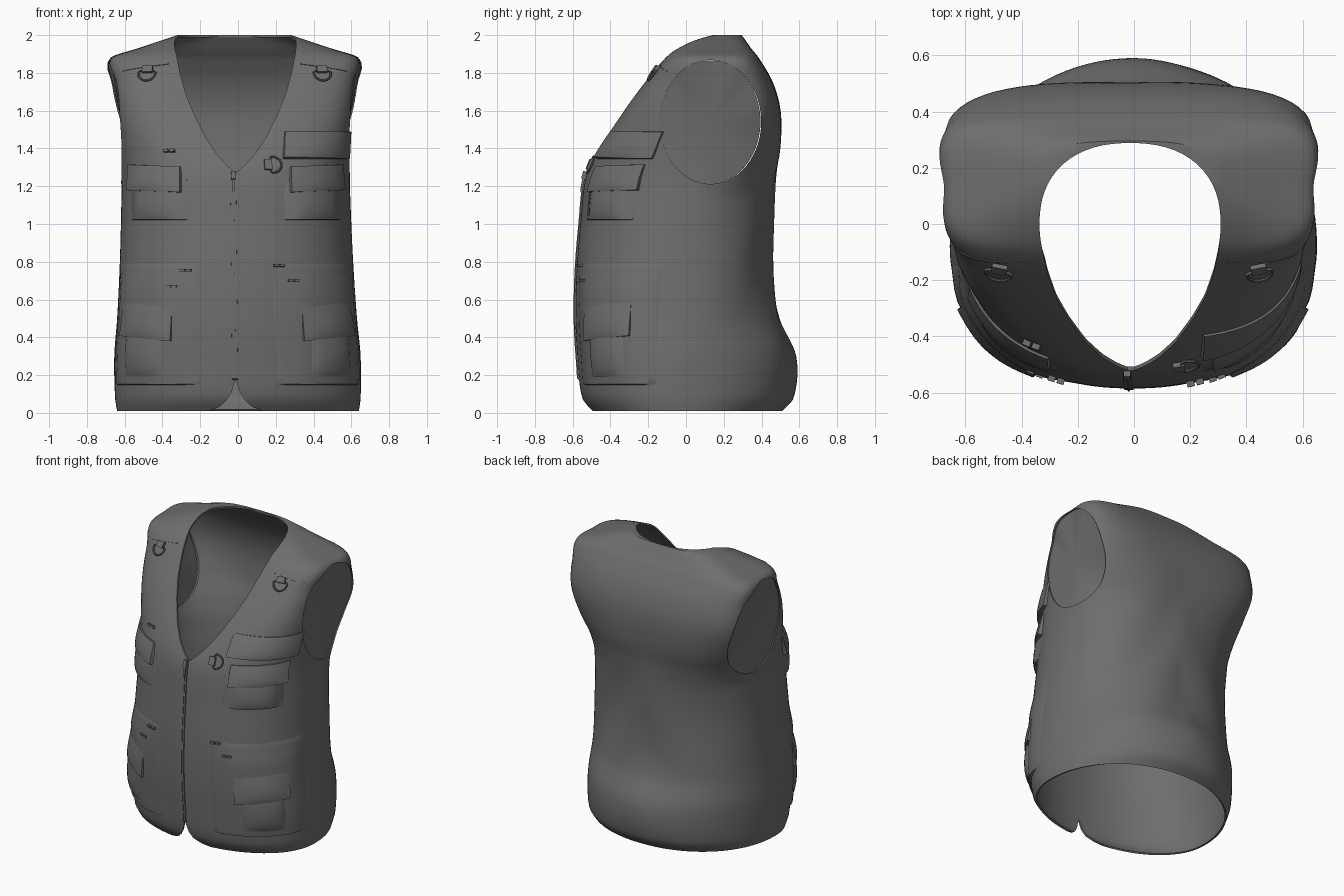
import bpy, bmesh, math
from math import sin, cos, pi, radians
from mathutils import Vector, Matrix

cube = bpy.data.objects.get("Cube")
if cube:
    bpy.data.objects.remove(cube, do_unlink=True)

cloth = bpy.data.materials.new("grey cloth")
cloth.use_nodes = True
GREY = (0.155, 0.155, 0.155, 1)
cloth.diffuse_color = GREY
cloth.node_tree.nodes["Principled BSDF"].inputs["Base Color"].default_value = GREY

# Torso sections: height, half width, centre y, front y, back y, squareness
SECTIONS = [
    (.01, .64, -.07, -.5, .51, 2.1), (.08, .65, -.08, -.55, .57, 2.1),
    (.3, .652, -.08, -.575, .58, 2.1), (.5, .635, -.07, -.585, .5, 2.2),
    (.75, .62, -.05, -.58, .46, 2.3), (1, .61, -.02, -.56, .46, 2.3),
    (1.25, .605, .03, -.53, .48, 2.4), (1.4, .615, .08, -.46, .5, 2.8),
    (1.6, .635, .12, -.33, .5, 3.6), (1.75, .645, .13, -.22, .46, 4),
    (1.88, .65, .14, -.11, .385, 4.3), (1.93, .51, .16, -.05, .345, 4),
    (1.98, .36, .17, .04, .31, 3.5), (2, .3, .18, .1, .295, 3)]


def section(z):
    """Smoothly interpolated section values at a height."""
    last = len(SECTIONS) - 1
    i = max(j for j in range(last) if j == 0 or SECTIONS[j][0] <= z)
    a, b = SECTIONS[i], SECTIONS[i + 1]
    before, after = SECTIONS[max(i - 1, 0)], SECTIONS[min(i + 2, last)]
    step = b[0] - a[0]
    t = (z - a[0]) / step
    out = []
    for k in range(1, 6):
        m0 = (b[k] - before[k]) / (b[0] - before[0]) * step
        m1 = (after[k] - a[k]) / (after[0] - a[0]) * step
        out.append(a[k] + t * m0 + t * t * (3 * (b[k] - a[k]) - 2 * m0 - m1)
                   + t ** 3 * (2 * (a[k] - b[k]) + m0 + m1))
    return out


def skin(a, z):
    """Point on the torso; the angle is zero in front and grows to +x."""
    w, cy, yf, yb, n = section(z)
    s, c = sin(a), cos(a)
    r = (abs(s) ** n + abs(c) ** n) ** (-1 / n)
    depth = cy - yf
    if c < 0:   # wider shoulder blades and soft diagonal folds in the back
        depth = yb - cy
        if 1.15 < z < 1.95:
            w -= .09 * c * sin(pi * (z - 1.15) / .8)
        r += .014 * c * c * sin(7 * abs(s) + 8 * z + 2 * s) * max(0, sin(pi * z / 1.7))
    return Vector((w * r * s - .01 * z, cy - depth * r * c, z))


def normal(a, z):
    e = .004
    da = skin(a + e, z) - skin(a - e, z)
    dz = skin(a, z + e) - skin(a, z - e)
    return da.cross(dz).normalized()


def finish(name, bm, angle=35):
    mesh = bpy.data.meshes.new(name)
    bm.to_mesh(mesh)
    bm.free()
    mesh.materials.append(cloth)
    ob = bpy.data.objects.new(name, mesh)
    bpy.context.collection.objects.link(ob)
    smooth(ob, angle)
    return ob


def smooth(ob, angle=35):
    bpy.ops.object.select_all(action='DESELECT')
    ob.select_set(True)
    bpy.context.view_layer.objects.active = ob
    bpy.ops.object.shade_smooth_by_angle(angle=radians(angle))


def grid(bm, rows, closed=False):
    vs = [[bm.verts.new(p) for p in row] for row in rows]
    count = len(vs[0])
    for lo, hi in zip(vs, vs[1:]):
        for j in range(count if closed else count - 1):
            k = (j + 1) % count
            bm.faces.new((lo[j], lo[k], hi[k], hi[j]))
    return vs


def prism(name, outline, low, high, place):
    """Cutter: a flat outline extruded from low to high."""
    bm = bmesh.new()
    vs = grid(bm, [[place(u, v, d) for u, v in outline] for d in (low, high)], True)
    for ring in vs:
        bm.faces.new(ring)
    bmesh.ops.recalc_face_normals(bm, faces=bm.faces)
    ob = finish(name, bm)
    ob.hide_render = True
    return ob


def oval(cu, cv, ru, rv, n=2, count=64):
    pts = []
    for i in range(count):
        t = 2 * pi * i / count
        r = (abs(cos(t)) ** n + abs(sin(t)) ** n) ** (-1 / n)
        pts.append((cu + ru * r * cos(t), cv + rv * r * sin(t)))
    return pts


def mirrored(half):
    return half + [(-u, v) for u, v in reversed(half)]


# Vest body: lofted torso, thickened, then opened at neck, arms and hem
levels = [.01 + 1.84 * i / 64 for i in range(64)] + [1.85 + .15 * i / 14 for i in range(15)]
bm = bmesh.new()
rings = grid(bm, [[skin(2 * pi * j / 120, z) for j in range(120)] for z in levels], True)
bm.faces.new(rings[-1])
bmesh.ops.recalc_face_normals(bm, faces=bm.faces)
body = finish("vest_body", bm)
thick = body.modifiers.new("thickness", 'SOLIDIFY')
thick.thickness = .012
thick.offset = -1


def along_y(u, v, d):
    return (u - .012, d, v)


def along_x(u, v, d):
    return (d, u, v)


def along_z(u, v, d):
    return (u - .014, v, d)


v_neck = mirrored([(.012, 1.28), (.05, 1.315), (.1, 1.37), (.16, 1.46), (.22, 1.58),
                   (.265, 1.69), (.295, 1.8), (.315, 1.9), (.32, 2.2)])
hem_gap = mirrored([(.16, -.1), (.14, .012), (.09, .03), (.05, .065), (.022, .11), (.004, .17)])
arm = oval(.13, 1.54, .268, .328)
cutters = [prism("neck_cutter", v_neck, -1, .03, along_y),
           prism("collar_cutter", oval(0, 0, .322, .288, 2.3), 1.8, 2.2, along_z),
           prism("hem_cutter", hem_gap, -1, -.2, along_y),
           prism("left_arm_cutter", arm, .5, 1, along_x),
           prism("right_arm_cutter", arm, -1, -.5, along_x)]
for cutter in cutters:
    cut = body.modifiers.new(cutter.name, 'BOOLEAN')
    cut.operation = 'DIFFERENCE'
    cut.solver = 'EXACT'
    cut.object = cutter
bpy.ops.object.select_all(action='DESELECT')
body.select_set(True)
bpy.context.view_layer.objects.active = body
bpy.ops.object.convert(target='MESH')
for cutter in cutters:
    bpy.data.objects.remove(cutter, do_unlink=True)
smooth(body)


def arm_panel(name, side):
    """Panel closing an armhole, stretched across just inside its rim."""
    bm = bmesh.new()
    rim = []
    for y, z in oval(.13, 1.54, .27, .33):
        low, high = 0, pi
        for _ in range(24):   # angle at which the torso reaches this depth
            mid = (low + high) / 2
            low, high = (mid, high) if skin(side * mid, z).y < y else (low, mid)
        rim.append(skin(side * low, z) - normal(side * low, z) * .008)
    centre = bm.verts.new(sum(rim, Vector()) / len(rim) - Vector((side * .012, 0, 0)))
    ring = [bm.verts.new(p) for p in rim]
    for p, q in zip(ring, ring[1:] + ring[:1]):
        bm.faces.new((centre, p, q) if side > 0 else (centre, q, p))
    finish(name, bm)


def patch(name, side, a0, a1, z0, z1, h, bulge=0, taper=1, slant=0, cells=14, soft=False):
    """Raised cloth piece that follows the body; taper thins its top edge,
    soft lets its sides and top fade into the body."""
    inner, outer = radians(a0), radians(a1)
    steps = [0, .012] + [i / cells for i in range(1, cells)] + [.988, 1]
    rows = []
    for v in steps:
        row = []
        for u in steps:
            f = u if side > 0 else 1 - u
            a = side * (inner + (outer - inner) * f)
            z = z0 + (z1 - z0) * v + slant * f
            rim = u in (0, 1) or v in (0, 1)
            lift = h * (1 + (taper - 1) * v) + bulge * sin(pi * u) * sin(pi * v ** .7)
            if soft:
                for edge in (u, 1 - u, 1 - v):
                    lift *= sin(pi / 2 * min(1, edge * 4)) ** 2
            row.append(skin(a, z) + normal(a, z) * (-.004 if rim else lift))
        rows.append(row)
    bm = bmesh.new()
    grid(bm, rows)
    return finish(name, bm)


def ring_holder(name, a, z, turn=0):
    """Half-round metal ring hanging from a webbing tab."""
    a = radians(a)
    n = normal(a, z)
    frame = Matrix.Translation(skin(a, z) + n * .012) @ n.to_track_quat('Z', 'Y').to_matrix().to_4x4()
    frame = frame @ Matrix.Rotation(radians(turn), 4, 'Z')
    bm = bmesh.new()
    loop = [Vector((.046 * cos(t), .05 * sin(t) * (1 if sin(t) < 0 else .3), 0))
            for t in (2 * pi * i / 28 for i in range(28))]
    rows = []
    for p in loop:
        out = p.normalized()
        rows.append([p + out * .006 * cos(t) + Vector((0, 0, .006 * sin(t)))
                     for t in (2 * pi * k / 8 for k in range(8))])
    grid(bm, rows + rows[:1], True)
    bmesh.ops.remove_doubles(bm, verts=bm.verts, dist=1e-5)
    tab = Matrix.Translation((0, .022, 0)) @ Matrix.Diagonal((.055, .04, .018, 1))
    bmesh.ops.create_cube(bm, size=1, matrix=tab)
    bm.transform(frame)
    bmesh.ops.recalc_face_normals(bm, faces=bm.faces)
    finish(name, bm)


# Arm panels, pockets, seams and rings shared by both sides
for label, s in (("left", 1), ("right", -1)):
    arm_panel(label + "_arm_panel", s)
    patch(label + "_lower_panel", s, 17, 82, .145, .8, .014, .008, soft=True)
    patch(label + "_lower_pocket", s, 30, 67, .19, .5, .02, .024, soft=True)
    patch(label + "_lower_flap", s, 31, 66, .38, .585, .034, .014, .4, .025)
    patch(label + "_chest_pocket", s, 24, 62, 1.02, 1.24, .016, .016, soft=True)
    patch(label + "_chest_flap", s, 27, 63, 1.165, 1.305, .028, .01, .3, .012)
    patch(label + "_shoulder_seam", s, 28, 50, 1.846, 1.852, .003, 0, 1, -.04)
    ring_holder(label + "_shoulder_ring", s * 37, 1.795)

# Extra chest flap and ring on the left
patch("upper_chest_flap", 1, 23, 66, 1.345, 1.49, .024, .01, .3)
ring_holder("chest_ring", 18, 1.31, 90)

# Webbing tabs
for i, (s, a, z) in enumerate([(-1, 29, 1.385), (-1, 22, .755), (-1, 29, .67),
                               (1, 18, .78), (1, 25, .7)]):
    for k in (0, 3):
        patch(f"webbing_tab_{i}_{k}", s, a + k, a + k + 2.4, z - .007, z + .007, .02, cells=2)

# Zip placket, slider and pull
patch("zip_placket", -1, -.2, 2.6, .17, 1.28, .006, cells=24)
patch("zip_teeth", -1, .9, 1.5, .17, 1.28, .01, cells=24)
patch("zip_slider", -1, 0, 2.4, 1.235, 1.275, .022, cells=3)
patch("zip_pull", -1, .6, 1.8, 1.17, 1.245, .016, cells=3)
